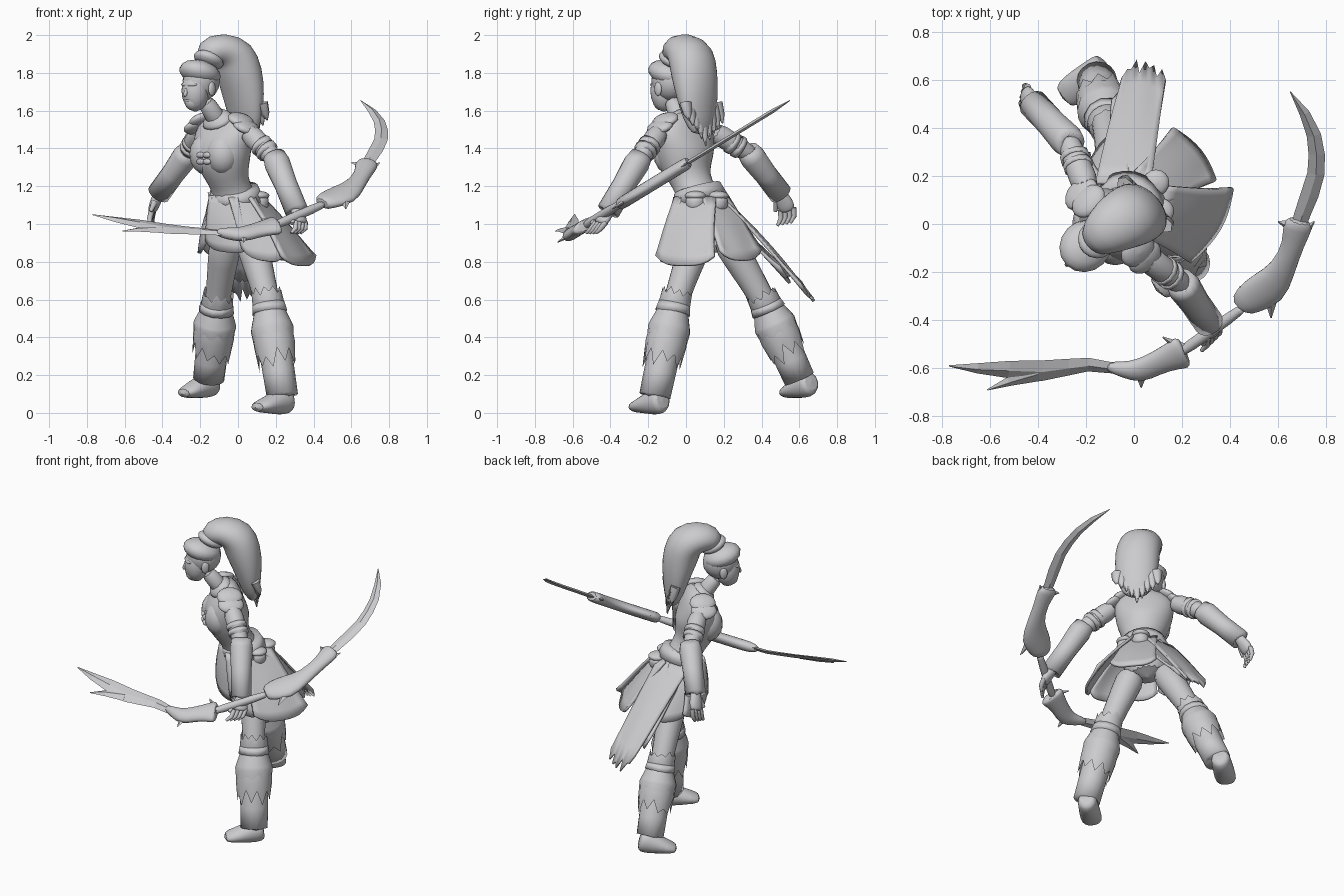
import bpy
import math
import random
from mathutils import Vector as V

random.seed(4)
if "Cube" in bpy.data.objects:
    bpy.data.objects.remove(bpy.data.objects["Cube"])

clay = bpy.data.materials.new("clay_grey")
clay.use_nodes = True
GREY = (.6, .6, .62, 1)
clay.diffuse_color = GREY
clay.node_tree.nodes["Principled BSDF"].inputs["Base Color"].default_value = GREY

# Body directions: the figure is turned toward its right
FWD = V((-.7, -.7, 0)).normalized()
LEFT = V((.7, -.7, 0)).normalized()
UP = V((0, 0, 1))


def add(name, verts, faces, subdivide=0, smooth=True):
    mesh = bpy.data.meshes.new(name)
    mesh.from_pydata([tuple(v) for v in verts], [], faces)
    mesh.materials.append(clay)
    mesh.polygons.foreach_set("use_smooth", [smooth and len(f) == 4 for f in faces])
    obj = bpy.data.objects.new(name, mesh)
    bpy.context.collection.objects.link(obj)
    if subdivide:
        mod = obj.modifiers.new("round", "SUBSURF")
        mod.levels = mod.render_levels = subdivide
    return obj


def loft(name, rings, hint=LEFT, sides=12, subdivide=1, smooth=True, jag=0):
    """Skin elliptical rings (x, y, z, side radius, depth radius); a jagged end stays open."""
    pts = [V(r[:3]) for r in rings]
    verts, faces, last = [], [], len(rings) - 1
    for i, ring in enumerate(rings):
        t = (pts[min(i + 1, last)] - pts[max(i - 1, 0)]).normalized()
        side = (hint - t * hint.dot(t)).normalized()
        depth = t.cross(side)
        for k in range(sides):
            a = math.tau * k / sides
            p = pts[i] + side * math.cos(a) * ring[3] + depth * math.sin(a) * ring[-1]
            if jag and i == last:
                p += t * jag * (k % 2 + random.uniform(-.4, .4))
            verts.append(p)
    for i in range(last):
        for k in range(sides):
            n = (k + 1) % sides
            faces.append((i * sides + k, i * sides + n, (i + 1) * sides + n, (i + 1) * sides + k))
    faces.append(tuple(reversed(range(sides))))
    if not jag:
        faces.append(tuple(last * sides + k for k in range(sides)))
    return add(name, verts, faces, subdivide, smooth)


def blob(name, centre, radii, axis=UP, hint=LEFT):
    """Ellipsoid with radii along the hint, across it, and along the axis."""
    rings = []
    for i in range(9):
        a = math.pi * (i + .15) / 8.3
        s = max(math.sin(a), .05)
        p = V(centre) - axis * math.cos(a) * radii[2]
        rings.append((*p, radii[0] * s, radii[1] * s))
    return loft(name, rings, hint, 16, 0)


def panel(name, corners, bulge=.04, ragged=0, cols=10, rows=7):
    """Cloth sheet: top pair, then bottom pair of corners, bowed outward with a rounded hem."""
    a, b, c, d = [V(p) for p in corners]
    out = (c + d) / 2 - V((0, .12, 0))
    out.z = .1
    out.normalize()
    verts, faces = [], []
    for j in range(rows + 1):
        for i in range(cols + 1):
            u, v = i / cols, j / rows
            p = a.lerp(b, u).lerp(c.lerp(d, u), v)
            p += out * bulge * (math.sin(math.pi * u) * v + .5 * math.sin(math.pi * v))
            p += UP * .06 * abs(2 * u - 1) ** 3 * v ** 3
            if j == rows:
                p += (c - a).normalized() * ragged * (i % 2 + random.random() - .5)
            verts.append(p)
    w = cols + 1
    for j in range(rows):
        for i in range(cols):
            k = j * w + i
            faces.append((k, k + 1, k + 1 + w, k + w))
    obj = add(name, verts, faces)
    mod = obj.modifiers.new("thickness", "SOLIDIFY")
    mod.thickness, mod.offset = .016, 0


def at(centre, forward=0, left=0, up=0):
    return V(centre) + FWD * forward + LEFT * left + UP * up


# Torso, hips and neck
loft("torso", [(-.1, -.02, 1.58, .06, .05), (-.08, 0, 1.55, .15, .07),
               (-.08, 0, 1.49, .19, .1), (-.085, -.005, 1.41, .178, .138),
               (-.08, -.005, 1.34, .162, .142), (-.06, .015, 1.26, .125, .11),
               (-.04, .04, 1.2, .11, .095), (-.02, .07, 1.13, .13, .115),
               (0, .11, 1.02, .15, .125), (0, .13, .9, .12, .1)], sides=18)
loft("neck", [(-.18, -.08, 1.66, .05, .05), (-.14, -.05, 1.6, .048, .048), (-.1, -.02, 1.53, .07, .06)])
loft("collar", [(-.13, -.05, 1.58, .06, .055), (-.115, -.035, 1.56, .085, .075), (-.1, -.02, 1.53, .12, .09)])
CHEST = (-.085, 0, 1.37)
for s, word in ((-1, "right"), (1, "left")):
    blob(word + "_bust", at(CHEST, .055, s * .062), (.09, .088, .11))
    for k in range(2):
        blob(word + "_clasp", at(CHEST, .137, s * .024, -.04 + k * .035), (.028, .013, .016))

# Head and face
HEAD = V((-.205, -.095, 1.74))
blob("skull", at(HEAD, -.015, 0, .02), (.09, .108, .11))
blob("face", at(HEAD, .03, 0, -.035), (.072, .074, .11))
blob("jaw", at(HEAD, .045, 0, -.09), (.045, .05, .05))
blob("nose", at(HEAD, .1, 0, -.042), (.011, .012, .026), (UP - FWD * .35).normalized())
blob("lips", at(HEAD, .088, 0, -.085), (.02, .009, .009))
blob("brow", at(HEAD, .075, 0, -.002), (.055, .026, .016))
blob("hairline", at(HEAD, -.005, 0, .06), (.105, .118, .065), (UP - FWD * .3).normalized())
for s, word in ((-1, "right"), (1, "left")):
    blob(word + "_ear", at(HEAD, -.01, s * .085, -.025), (.013, .024, .038))

# Swept-back ponytail with a band and loose tips
blob("hair_band", (-.155, -.065, 1.87), (.08, .085, .04), (UP - FWD * .5).normalized())
loft("ponytail", [(-.16, -.07, 1.86, .06, .06), (-.15, -.055, 1.91, .09, .085),
                  (-.09, -.01, 1.925, .12, .098), (-.02, .03, 1.89, .135, .118),
                  (.01, .043, 1.8, .138, .112), (.03, .06, 1.68, .135, .088),
                  (.04, .07, 1.56, .11, .06), (.05, .085, 1.47, .07, .03)], sides=18)
for k in range(9):
    side = (k - 4) * .029
    root = at((.045, .08, 1.64), 0, side)
    tip = at((.065, .105, 1.41 + abs(side) + random.uniform(0, .03)), 0, side * 1.1)
    mid = root.lerp(tip, .6)
    loft("hair_tip", [(*root, .04, .03), (*mid, .028, .022), (*tip, .003, .003)], sides=6, subdivide=0)


# Arms, bracers and hands
def arm(word, shoulder, elbow, wrist, knuckle, curl, spread):
    s, e, w, h = V(shoulder), V(elbow), V(wrist), V(knuckle)
    loft(word + "_upper_arm", [(*s, .066, .066), (*s.lerp(e, .5), .058, .058), (*e, .05, .05), (*e.lerp(w, .1), .04, .04)])
    for f in (.5, .66):
        p, q = s.lerp(e, f), s.lerp(e, f + .1)
        loft(word + "_arm_strap", [(*p, .054, .054), (*p, .063, .063), (*q, .061, .061), (*q, .05, .05)], subdivide=0)
    cuff = e.lerp(w, -.08)
    loft(word + "_bracer", [(*cuff, .04, .04), (*cuff, .06, .06), (*e.lerp(w, .08), .07, .07),
                            (*e.lerp(w, .5), .062, .062), (*w, .063, .063), (*w, .03, .03)], sides=14, subdivide=0)
    loft(word + "_palm", [(*w.lerp(h, -.3), .03, .03), (*w, .034, .03), (*w.lerp(h, .6), .05, .03),
                          (*h, .046, .026), (*h.lerp(w, -.15), .03, .02)], hint=spread)
    c = V(curl)
    down = (h - w).normalized()
    for k in range(4):
        root = h + spread * (k - 1.5) * .024
        mid = root + down * .04 + c * .3
        tip = mid + down * .02 + c * .7
        loft(word + "_finger", [(*root, .015, .015), (*mid, .014, .014), (*tip, .008, .008)], sides=8, subdivide=0)
    thumb = w.lerp(h, .4) + spread * .035
    loft(word + "_thumb", [(*thumb, .018, .018), (*(thumb + spread * .03 + down * .055), .01, .01)],
         hint=spread.cross(down), sides=8, subdivide=0)


arm("left", (.04, -.13, 1.5), (.2, -.25, 1.34), (.31, -.41, 1.07), (.33, -.45, 1.01), (-.04, -.02, -.01), FWD)
arm("right", (-.19, .13, 1.5), (-.27, .34, 1.37), (-.42, .5, 1.16), (-.45, .535, 1.08), (.01, -.04, -.03),
    V((-.2, -.95, -.2)).normalized())
for s, word in ((-1, "right"), (1, "left")):
    tilt = (UP + LEFT * s * .6).normalized()
    for k in range(2):
        blob(word + "_shoulder_pad", at((-.08, 0, 1.55), .01, s * (.145 + k * .04), -k * .035),
             (.065, .08, .03), tilt, LEFT)


# Legs, fur cuffs, boots and feet
def leg(word, hip, knee, ankle, heel, toe):
    h, k, a = V(hip), V(knee), V(ankle)
    calf, low = k.lerp(a, .24), k.lerp(a, .42)
    loft(word + "_thigh", [(*h, .1, .1), (*h.lerp(k, .35), .084, .084), (*k, .066, .066), (*calf, .07, .07)])
    loft(word + "_frill", [(*k.lerp(a, .08), .07, .07), (*k, .085, .085), (*k.lerp(a, -.09), .08, .08)],
         sides=20, subdivide=0, jag=.03)
    p, q = k.lerp(a, .01), k.lerp(a, .1)
    loft(word + "_knee_wrap", [(*p, .07, .07), (*p, .088, .088), (*q, .096, .096), (*q, .07, .07)], subdivide=0)
    for f, r in ((.56, .1), (.4, .104)):
        loft(word + "_fur", [(*k.lerp(a, .09), r - .02, r - .02), (*calf, r + .005, r + .005),
                             (*k.lerp(a, f - .12), r + .01, r + .01), (*k.lerp(a, f), r, r)],
             sides=18, subdivide=0, jag=.06)
    loft(word + "_boot", [(*calf, .08, .08), (*low, .088, .088), (*k.lerp(a, .75), .085, .085),
                          (*a, .083, .083), (*a, .05, .05)], sides=16, subdivide=0)
    e, t = V(heel), V(toe)
    loft(word + "_foot", [(*e, .05, .05), (*e.lerp(t, .08), .06, .075), (*e.lerp(t, .35), .064, .07),
                          (*e.lerp(t, .7), .07, .042), (*t, .06, .026)], hint=LEFT)


leg("left", (.06, .07, .95), (.16, -.06, .58), (.235, -.165, .09), (.275, -.12, .07), (.09, -.28, .027))
leg("right", (-.06, .2, .95), (-.11, .42, .58), (-.155, .6, .18), (-.12, .665, .165), (-.3, .52, .1))

# Belt and pouches
loft("belt", [(-.02, .06, 1.19, .1, .09), (-.02, .06, 1.19, .135, .12),
              (-.01, .08, 1.12, .155, .14), (-.01, .08, 1.12, .1, .09)], sides=20, subdivide=0)
for p in ((.11, .05, 1.12), (.09, .17, 1.12)):
    loft("belt_pouch", [(*at(p, 0, 0, -.05), .03, .03), (*at(p, 0, 0, -.04), .055, .055), (*p, .06, .06),
                        (*at(p, 0, 0, .03), .055, .055)], sides=8)
    blob("pouch_flap", V(p) + UP * .03, (.055, .058, .025))

# Overlapping skirt panels and the long ragged tail
panel("skirt_left", [(.06, -.06, 1.14), (.13, .16, 1.14), (.23, -.16, .77), (.41, .15, .77)], .04)
panel("skirt_front_left", [(-.05, -.06, 1.14), (.09, -.02, 1.14), (.02, -.1, .81), (.25, -.12, .78)], .025)
panel("skirt_front", [(-.15, .03, 1.15), (.0, -.06, 1.14), (-.17, .02, .85), (.07, -.1, .82)], .03)
panel("skirt_right", [(-.14, .01, 1.14), (-.12, .18, 1.14), (-.17, .03, .85), (-.19, .3, .82)], .03)
panel("skirt_back_right", [(-.15, .1, 1.14), (-.02, .21, 1.14), (-.19, .24, .83), (-.03, .4, .81)], .03)
panel("skirt_back_left", [(.12, .08, 1.15), (.0, .22, 1.15), (.34, .18, .8), (.16, .4, .8)], .03)
panel("tail_under", [(.08, .15, 1.1), (-.12, .18, 1.1), (.1, .5, .71), (-.09, .52, .71)], .02, .03)
panel("skirt_tail", [(.07, .16, 1.17), (-.16, .17, 1.16), (.13, .59, .64), (-.05, .61, .63)], .04, .05)

# Blade bow: flat shapes laid out in one tilted plane
PLANE_NORMAL = V((0, -.52, .86))


def bow_part(name, outline, thick, sides=10, subdivide=1):
    rings = []
    for x, y, wide in outline:
        z = .94 + (y + .62) * .61 + max(0, -x - .2) * .16
        rings.append((x, y, z, min(thick, wide), wide))
    loft(name, rings, PLANE_NORMAL, sides, subdivide, subdivide > 0)


bow_part("long_blade", [(-.77, -.59, .003), (-.65, -.6, .025), (-.52, -.605, .042), (-.38, -.61, .05),
                        (-.27, -.595, .04), (-.19, -.585, .033), (-.08, -.6, .026), (.0, -.61, .035)], .011, 4, 0)
bow_part("blade_prong", [(-.61, -.69, .003), (-.52, -.655, .022), (-.4, -.62, .04)], .011, 4, 0)
bow_part("lower_guard", [(-.12, -.59, .02), (-.05, -.605, .035), (.02, -.615, .06), (.09, -.58, .055),
                         (.16, -.55, .068), (.2, -.535, .085), (.215, -.53, .06)], .035)
bow_part("grip", [(.17, -.55, .026), (.3, -.46, .026), (.48, -.33, .026)], .026, 10)
bow_part("upper_guard", [(.44, -.35, .05), (.465, -.32, .075), (.56, -.27, .1), (.62, -.19, .055),
                         (.665, -.08, .046), (.68, -.01, .07), (.69, .02, .05)], .035)
bow_part("hook_blade", [(.675, -.04, .03), (.7, .04, .034), (.73, .12, .038), (.757, .21, .036), (.76, .29, .034),
                        (.748, .37, .03), (.71, .46, .022), (.65, .55, .002)], .011, 4, 0)
for x, y, dx, dy in ((.03, -.64, 0, -.04), (.17, -.5, -.05, .03), (.46, -.28, -.02, .02),
                     (.57, -.34, .0, -.05), (.63, .0, -.03, .01), (.72, -.02, .03, .03)):
    bow_part("guard_spike", [(x - dx, y - dy, .035), (x + dx, y + dy, .003)], .018, 4, 0)
